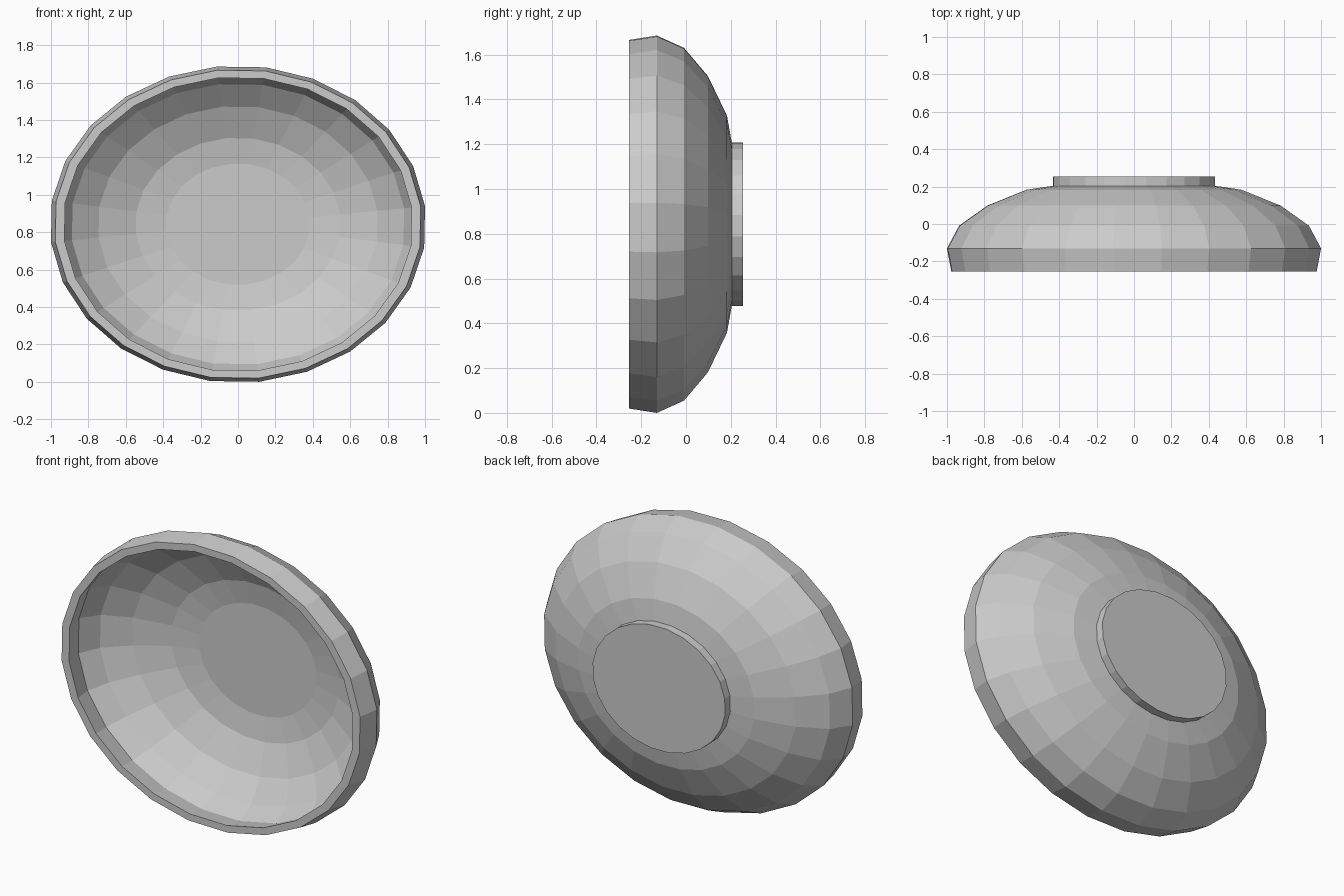
import bpy, bmesh, math

if "Cube" in bpy.data.objects:
    bpy.data.objects.remove(bpy.data.objects["Cube"])

SIDES = 24
PHASE = math.radians(6.5)
FIT = 1 / math.cos(PHASE)      # makes the polygon reach the measured radius
HALF_HEIGHT = 0.8425           # oval: height relative to width
RIM_Y = -0.254
INNER = 0.95                   # inner wall is the outer wall shrunk toward the rim


def oval_lathe(name, profile):
    """Sweep (radius, y) points around the y axis as an oval and cap both ends."""
    bm = bmesh.new()
    rings = []
    for r, y in profile:
        ring = []
        for i in range(SIDES):
            a = PHASE + 2 * math.pi * i / SIDES
            ring.append(bm.verts.new((r * FIT * math.cos(a), y,
                                      HALF_HEIGHT * (1 + r * FIT * math.sin(a)))))
        rings.append(ring)
    for a, b in zip(rings, rings[1:]):
        for i in range(SIDES):
            j = (i + 1) % SIDES
            bm.faces.new((a[i], a[j], b[j], b[i]))
    bm.faces.new(rings[0])
    bm.faces.new(rings[-1])
    bmesh.ops.recalc_face_normals(bm, faces=bm.faces)
    mesh = bpy.data.meshes.new(name)
    bm.to_mesh(mesh)
    bm.free()
    obj = bpy.data.objects.new(name, mesh)
    bpy.context.collection.objects.link(obj)
    return obj


# Thin bowl shell: outer wall from base to rim, then back down the inner wall
outer = [(0.403, 0.209), (0.575, 0.183), (0.785, 0.098),
         (0.935, -0.009), (1.0, -0.13), (0.977, RIM_Y)]
inner = [(r * INNER, RIM_Y + (y - RIM_Y) * INNER) for r, y in reversed(outer)]
oval_lathe("bowl", outer + inner)

# Flat foot disc on the back
oval_lathe("foot", [(0.433, 0.204), (0.433, 0.254)])
